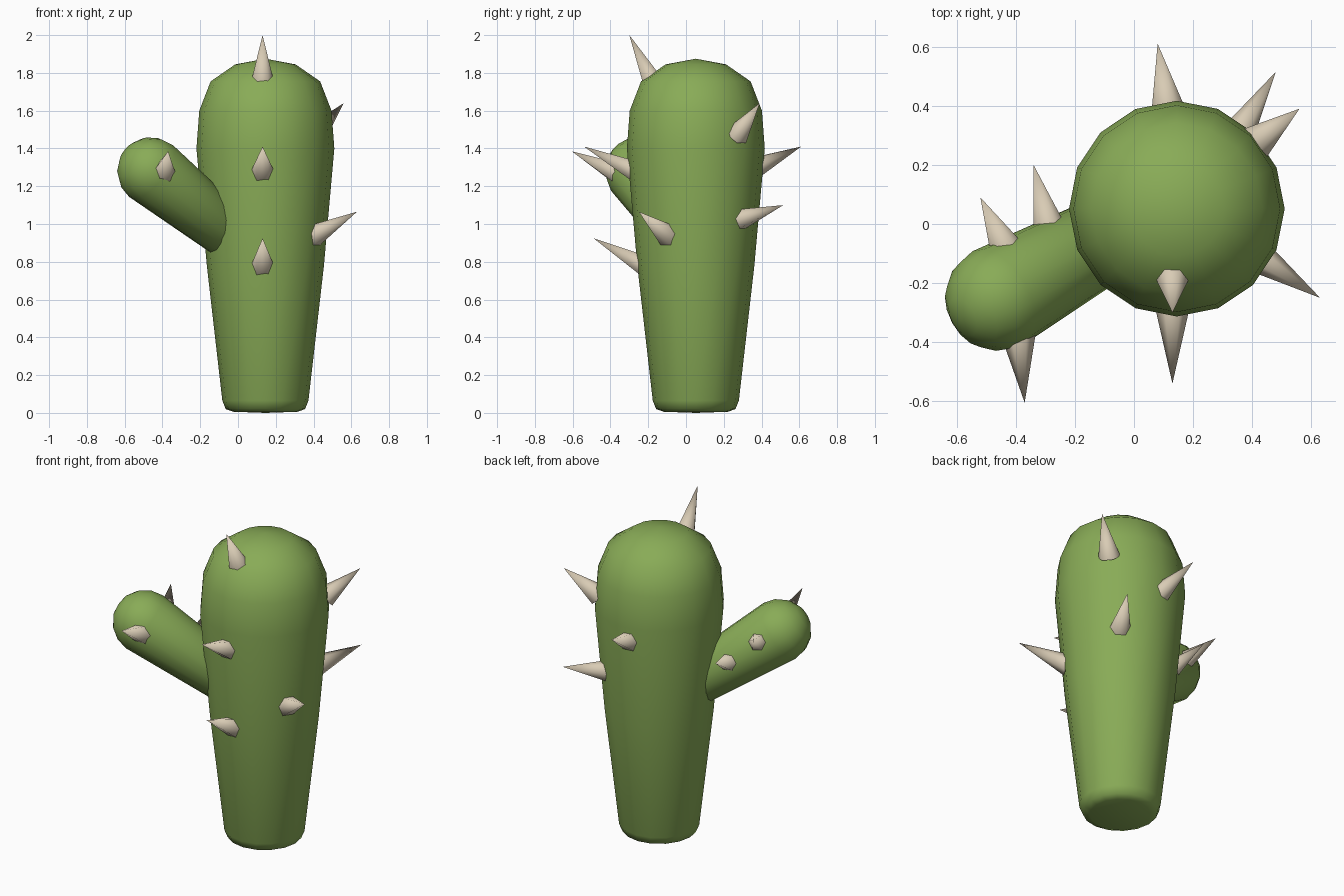
import bpy, math
from mathutils import Vector

if "Cube" in bpy.data.objects:
    bpy.data.objects.remove(bpy.data.objects["Cube"])


def material(name, rgb):
    m = bpy.data.materials.new(name)
    m.diffuse_color = (*rgb, 1)
    m.use_nodes = True
    m.node_tree.nodes["Principled BSDF"].inputs["Base Color"].default_value = m.diffuse_color
    return m


GREEN = material("cactus green", (0.25, 0.41, 0.095))
TAN = material("spine tan", (0.69, 0.60, 0.46))


def lathe(name, profile, sides, origin, axis, mat, smooth=180):
    """Spin (radius, height) points, pole to pole, around an axis."""
    axis = Vector(axis).normalized()
    rot = axis.to_track_quat('Z', 'Y') if abs(axis.z) < 0.999 else Vector((0, 0, 1)).to_track_quat('Z', 'Y')
    verts, rings = [], []
    for r, h in profile:
        n = 1 if r == 0 else sides
        rings.append(list(range(len(verts), len(verts) + n)))
        for i in range(n):
            a = 2 * math.pi * i / sides
            p = Vector((r * math.cos(a), r * math.sin(a), h))
            verts.append(rot @ p + Vector(origin))
    faces = []
    for a, b in zip(rings, rings[1:]):
        for i in range(sides):
            j = (i + 1) % sides
            if len(a) == 1:
                faces.append((a[0], b[j], b[i]))
            elif len(b) == 1:
                faces.append((a[i], a[j], b[0]))
            else:
                faces.append((a[i], a[j], b[j], b[i]))
    me = bpy.data.meshes.new(name)
    me.from_pydata(verts, [], faces)
    me.materials.append(mat)
    ob = bpy.data.objects.new(name, me)
    bpy.context.collection.objects.link(ob)
    bpy.ops.object.select_all(action='DESELECT')
    ob.select_set(True)
    bpy.context.view_layer.objects.active = ob
    bpy.ops.object.shade_smooth_by_angle(angle=math.radians(smooth))
    return ob


# Trunk: tapering column with a domed top
lathe("trunk", [(0, 0), (0.17, 0.006), (0.21, 0.02), (0.228, 0.065), (0.31, 0.78),
                (0.365, 1.4), (0.35, 1.6), (0.29, 1.755), (0.16, 1.845), (0, 1.875)],
      16, (0.145, 0.052, 0), (0, 0, 1), GREEN)

# Arm: club shape leaving the trunk to the left and front
R, L = 0.18, 0.70
direction = Vector((-1, -0.55, 0.8)).normalized()
start = Vector((-0.46, -0.25, 1.28)) - direction * L
cap = [(R * math.cos(math.radians(a)), L + R * math.sin(math.radians(a)))
       for a in (0, 22.5, 45, 67.5)]
lathe("arm", [(0, 0), (0.10, 0.01), (0.135, 0.05)] + cap + [(0, L + R)],
      16, start, direction, GREEN)

# Spines: (base centre on the skin, tip)
spines = [
    ((0.13, -0.185, 1.77), (0.13, -0.30, 2.0)),
    ((0.13, -0.29, 1.29), (0.13, -0.54, 1.41)),
    ((0.13, -0.24, 0.79), (0.13, -0.49, 0.925)),
    ((0.42, -0.11, 0.95), (0.63, -0.25, 1.065)),
    ((0.425, 0.285, 1.49), (0.56, 0.39, 1.64)),
    ((0.35, 0.30, 1.03), (0.48, 0.515, 1.10)),
    ((0.115, 0.39, 1.31), (0.08, 0.61, 1.41)),
    ((-0.39, -0.385, 1.28), (-0.37, -0.605, 1.385)),
    ((-0.285, -0.02, 1.13), (-0.34, 0.20, 1.22)),
    ((-0.435, -0.08, 1.27), (-0.52, 0.09, 1.37)),
]
for i, (base, tip) in enumerate(spines, 1):
    base, tip = Vector(base), Vector(tip)
    d = (tip - base).normalized()
    root = base - d * 0.03
    lathe(f"spine_{i}", [(0, 0), (0.063, 0), (0, (tip - root).length)],
          6, root, d, TAN, 62)
